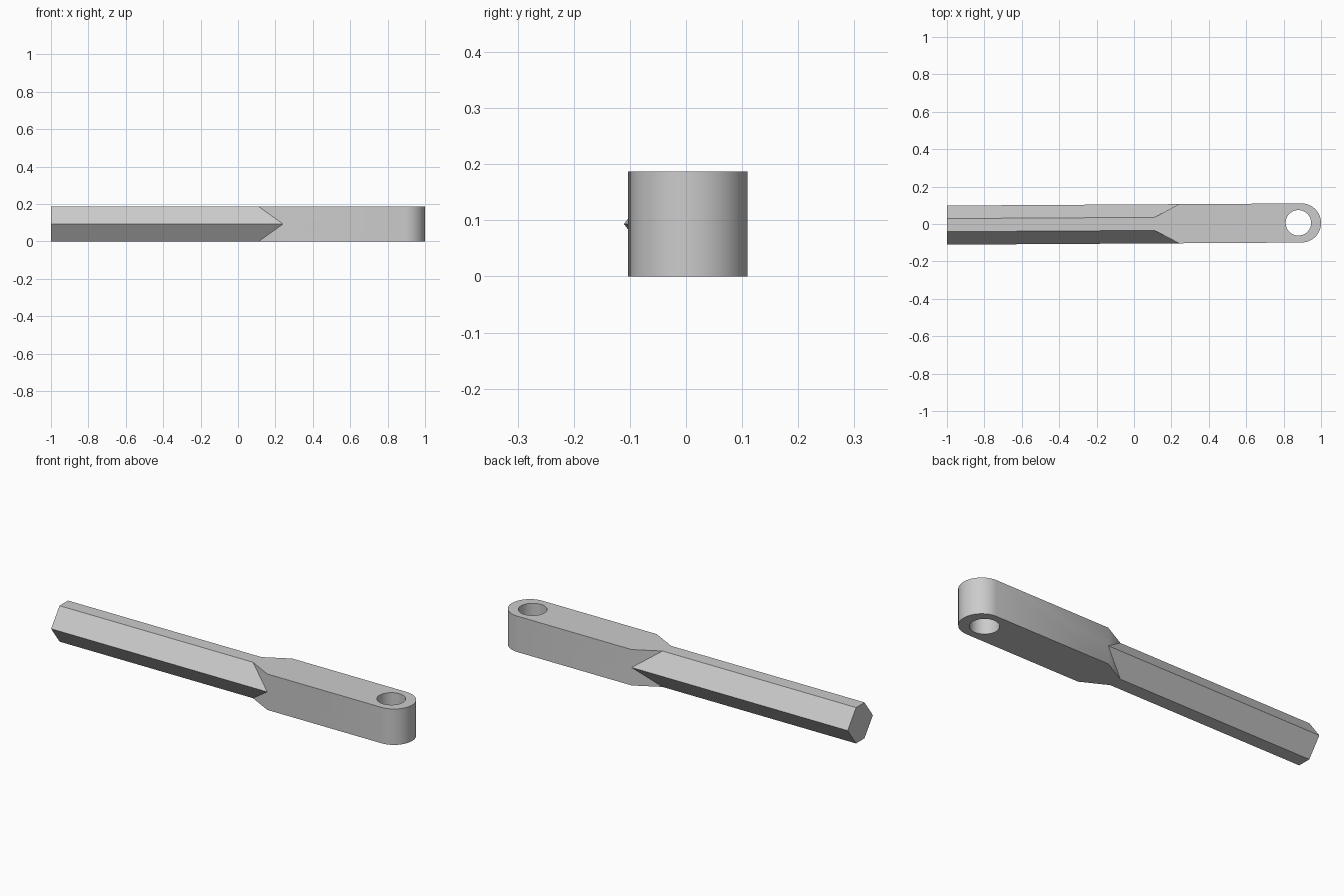
import bpy, bmesh, math

cube = bpy.data.objects.get("Cube")
if cube:
    bpy.data.objects.remove(cube)

HEIGHT, HALF, FLAT = 0.187, 0.1045, 0.035   # thickness, half width, half width of flat on grip
TAIL, NECK, SHOULDER, ARC_X = -1.0, 0.11, 0.24, 0.8955
STEPS = 32

steel = bpy.data.materials.new("plain grey")
steel.use_nodes = True
GREY = (0.6, 0.6, 0.6, 1.0)
steel.diffuse_color = GREY
steel.node_tree.nodes["Principled BSDF"].inputs["Base Color"].default_value = GREY

# Plan outline: narrow grip flat, flared neck, straight sides, rounded eye
outline = [(TAIL, -FLAT), (NECK, -FLAT), (SHOULDER, -HALF)]
for i in range(STEPS + 1):
    a = math.pi * (i / STEPS - 0.5)
    outline.append((ARC_X + HALF * math.cos(a), HALF * math.sin(a)))
outline += [(SHOULDER, HALF), (NECK, FLAT), (TAIL, FLAT)]

bm = bmesh.new()
low = [bm.verts.new((x, y, 0)) for x, y in outline]
top = [bm.verts.new((x, y, HEIGHT)) for x, y in outline]
bm.faces.new(top)
bm.faces.new(low[::-1])

# Straight sides and rounded end
last = len(outline) - 1
for i in range(3, last - 3):
    bm.faces.new((low[i], low[i + 1], top[i + 1], top[i]))

# Ridge along each side of the six-sided grip, running into the neck
ridges = []
for side, (tail, neck, shoulder, arc) in ((-1, (0, 1, 2, 3)),
                                          (1, (last, last - 1, last - 2, last - 3))):
    r_tail = bm.verts.new((TAIL, side * HALF, HEIGHT / 2))
    r_end = bm.verts.new((SHOULDER, side * HALF, HEIGHT / 2))
    ridges.append(r_tail)
    for ring in (low, top):
        bm.faces.new((ring[tail], r_tail, r_end, ring[neck]))
        bm.faces.new((ring[neck], r_end, ring[shoulder]))
    bm.faces.new((low[shoulder], low[arc], top[arc], top[shoulder], r_end))

# Tail end cap
bm.faces.new((low[0], ridges[0], top[0], top[last], ridges[1], low[last]))
bmesh.ops.recalc_face_normals(bm, faces=bm.faces)
mesh = bpy.data.meshes.new("handle_bar")
bm.to_mesh(mesh)
bm.free()
mesh.materials.append(steel)
bar = bpy.data.objects.new("handle_bar", mesh)
bpy.context.collection.objects.link(bar)

# Pin hole through the eye
bpy.ops.mesh.primitive_cylinder_add(vertices=64, radius=0.068, depth=0.5,
                                    location=(0.879, 0.001, HEIGHT / 2))
cutter = bpy.context.object
cutter.name = "hole_cutter"
cutter.hide_render = True
cutter.data.materials.append(steel)
cut = bar.modifiers.new("pin_hole", 'BOOLEAN')
cut.operation, cut.solver, cut.object = 'DIFFERENCE', 'EXACT', cutter
bpy.ops.object.select_all(action='DESELECT')
bar.select_set(True)
bpy.context.view_layer.objects.active = bar
bpy.ops.object.modifier_apply(modifier=cut.name)
bpy.data.objects.remove(cutter)

bpy.ops.object.shade_smooth_by_angle(angle=math.radians(30))
bar.rotation_euler.z = 0.006   # slight skew of the whole bar
